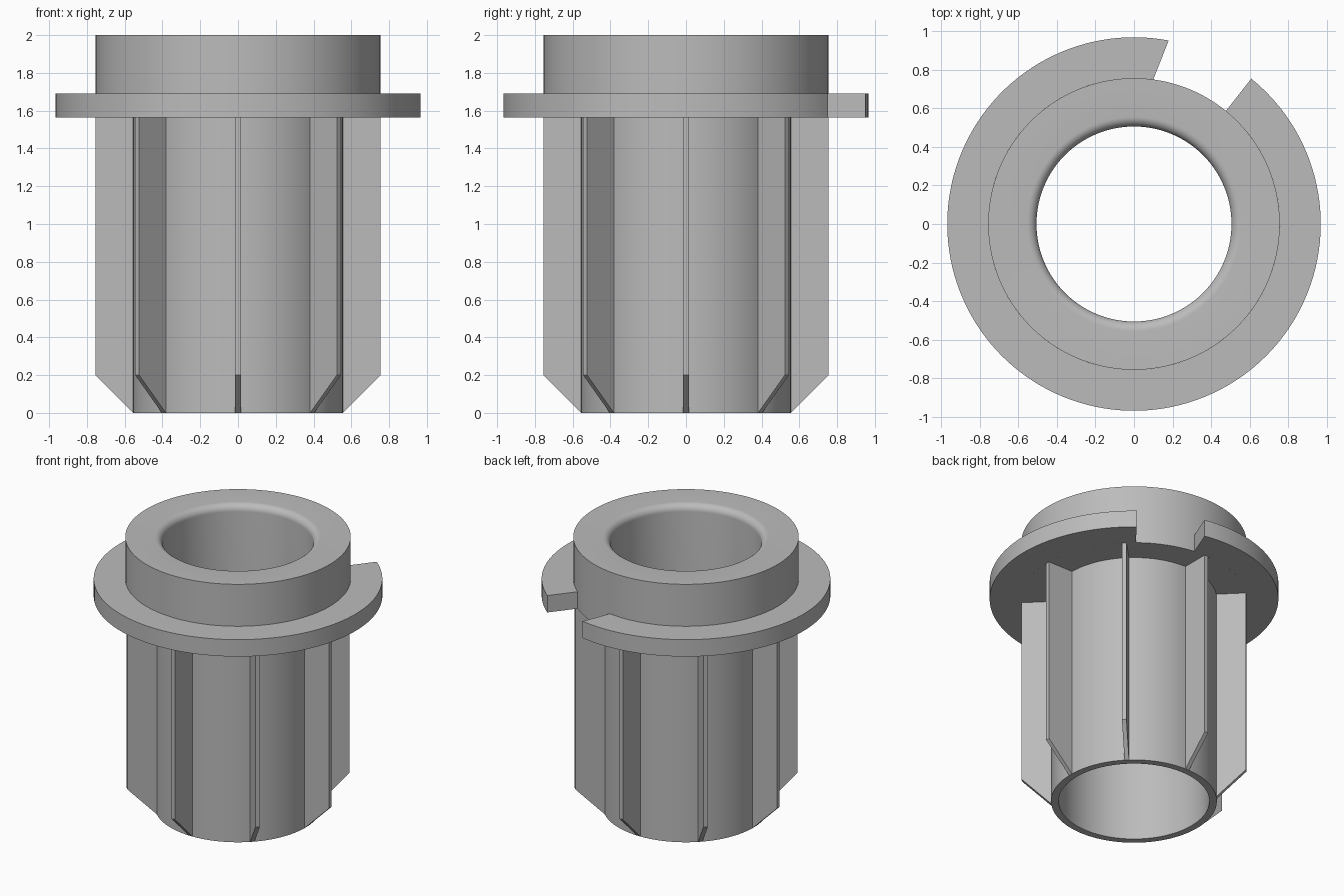
import bpy, bmesh
from math import sin, cos, pi, radians

cube = bpy.data.objects.get("Cube")
if cube:
    bpy.data.objects.remove(cube, do_unlink=True)

TUBE_R, BORE_R, COLLAR_R, FLANGE_R = 0.555, 0.505, 0.755, 0.967
SHOULDER, FLANGE_TOP, TOP = 1.565, 1.69, 2.0
FILLET = 0.05
SEGMENTS = 128

grey = bpy.data.materials.new("plain_grey")
grey.use_nodes = True
grey.diffuse_color = (0.5, 0.5, 0.5, 1)
grey.node_tree.nodes["Principled BSDF"].inputs["Base Color"].default_value = (0.5, 0.5, 0.5, 1)


def make_object(name, bm):
    bmesh.ops.recalc_face_normals(bm, faces=bm.faces)
    mesh = bpy.data.meshes.new(name)
    bm.to_mesh(mesh)
    bm.free()
    mesh.materials.append(grey)
    obj = bpy.data.objects.new(name, mesh)
    bpy.context.collection.objects.link(obj)
    bpy.ops.object.select_all(action="DESELECT")
    obj.select_set(True)
    bpy.context.view_layer.objects.active = obj
    bpy.ops.object.shade_smooth_by_angle(angle=radians(25))
    return obj


def extrude_up(bm, faces, vector):
    result = bmesh.ops.extrude_face_region(bm, geom=faces)
    verts = [v for v in result["geom"] if isinstance(v, bmesh.types.BMVert)]
    bmesh.ops.translate(bm, verts=verts, vec=vector)


# Tube and collar: one turned profile with a rounded bore lip
profile = [(BORE_R, 0), (TUBE_R, 0), (TUBE_R, SHOULDER), (COLLAR_R, SHOULDER), (COLLAR_R, TOP)]
for i in range(9):
    a = pi / 2 + pi / 2 * i / 8
    profile.append((BORE_R + FILLET + FILLET * cos(a), TOP - FILLET + FILLET * sin(a)))
bm = bmesh.new()
verts = [bm.verts.new((r, 0, z)) for r, z in profile]
edges = [bm.edges.new((verts[i], verts[i - 1])) for i in range(len(verts))]
bmesh.ops.spin(bm, geom=verts + edges, cent=(0, 0, 0), axis=(0, 0, 1),
               angle=2 * pi, steps=SEGMENTS, use_merge=True)
bmesh.ops.remove_doubles(bm, verts=bm.verts, dist=0.0001)
make_object("bushing_body", bm)

# Flange: an open ring with a gap at the back left
bm = bmesh.new()
rows = []
for i in range(SEGMENTS + 1):
    t = i / SEGMENTS
    outer = radians(79.3 + t * (411.1 - 79.3))
    inner = radians(82.4 + t * (410.9 - 82.4))
    rows.append([bm.verts.new((r * cos(a), r * sin(a), SHOULDER))
                 for r, a in ((FLANGE_R, outer), (COLLAR_R, inner))])
faces = [bm.faces.new((p[0], q[0], q[1], p[1])) for p, q in zip(rows, rows[1:])]
extrude_up(bm, faces, (0, 0, FLANGE_TOP - SHOULDER))
make_object("notched_flange", bm)

# Ribs: eight thin fins with chamfered lower ends
HALF = 0.015
outline = [(0.53, 0), (TUBE_R, 0), (COLLAR_R, 0.2), (COLLAR_R, SHOULDER), (0.53, SHOULDER)]
for n in range(8):
    bm = bmesh.new()
    face = bm.faces.new([bm.verts.new((r, -HALF, z)) for r, z in outline])
    extrude_up(bm, [face], (0, 2 * HALF, 0))
    rib = make_object(f"rib_{n + 1}", bm)
    rib.rotation_euler.z = n * pi / 4
